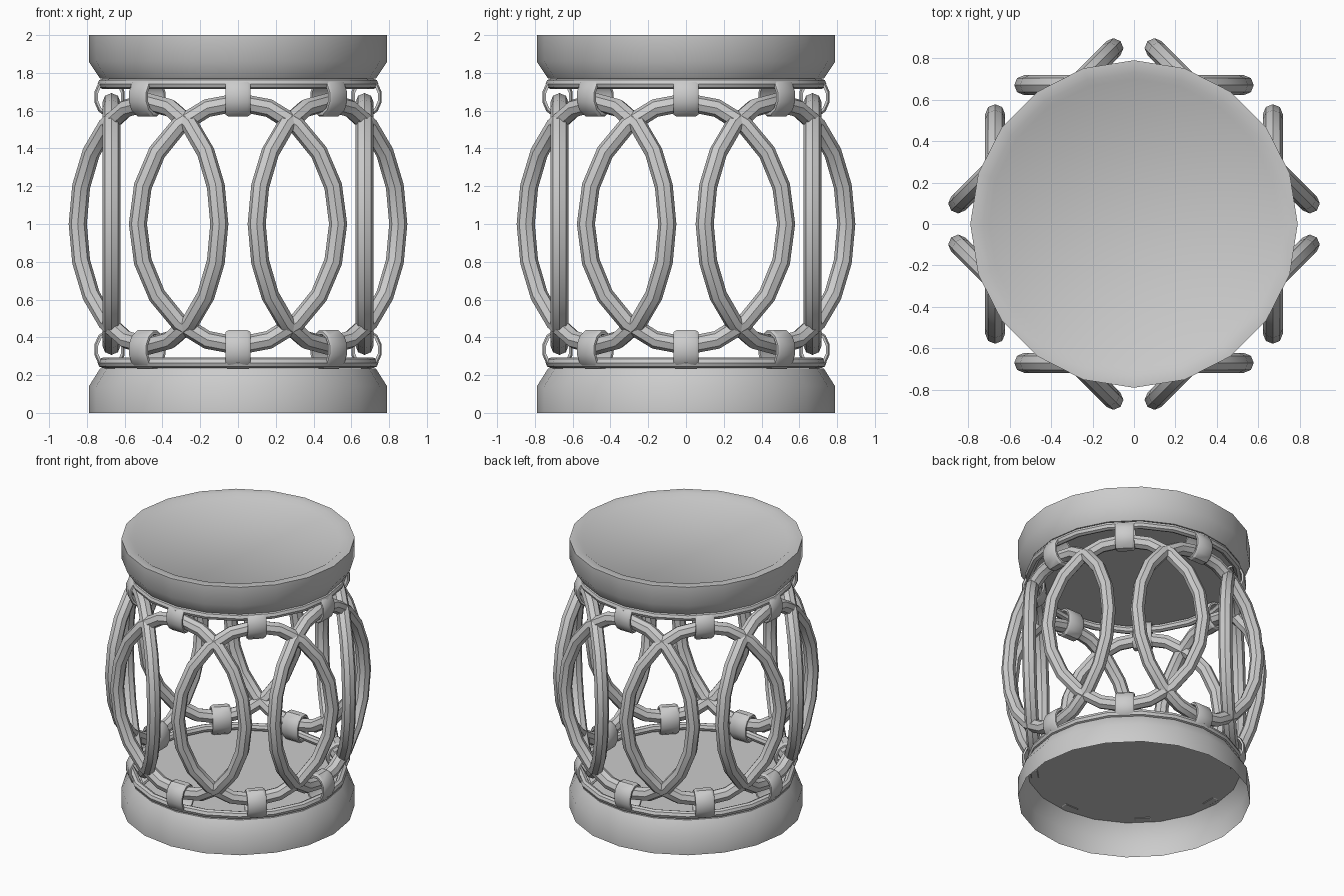
import bpy, bmesh
from math import sin, cos, pi, radians

if "Cube" in bpy.data.objects:
    bpy.data.objects.remove(bpy.data.objects["Cube"])


def finish(name, bm, angle=40):
    bmesh.ops.recalc_face_normals(bm, faces=bm.faces)
    me = bpy.data.meshes.new(name)
    bm.to_mesh(me)
    bm.free()
    ob = bpy.data.objects.new(name, me)
    bpy.context.collection.objects.link(ob)
    bpy.ops.object.select_all(action='DESELECT')
    ob.select_set(True)
    bpy.context.view_layer.objects.active = ob
    bpy.ops.object.shade_smooth_by_angle(angle=radians(angle))
    return ob


def sweep(rings, closed):
    """Skin a list of closed point loops."""
    bm = bmesh.new()
    loops = [[bm.verts.new(p) for p in r] for r in rings]
    n = len(loops[0])
    for i in range(len(loops) if closed else len(loops) - 1):
        a, b = loops[i], loops[(i + 1) % len(loops)]
        for j in range(n):
            k = (j + 1) % n
            bm.faces.new((a[j], a[k], b[k], b[j]))
    return bm, loops


def circle(r, z, n=20):
    return [(r * cos(2 * pi * i / n), r * sin(2 * pi * i / n), z) for i in range(n)]


def torus(name, rx, ry, minor, seg, sides):
    """Elliptical tube lying in the XY plane."""
    rings = []
    for i in range(seg):
        t = 2 * pi * i / seg
        rings.append([((rx + minor * cos(u)) * cos(t), (ry + minor * cos(u)) * sin(t), minor * sin(u))
                      for u in [2 * pi * j / sides for j in range(sides)]])
    return finish(name, sweep(rings, True)[0], 30)


# seat drum with a shallow recessed lid
bm, loops = sweep([circle(r, z) for r, z in
                   [(.73, 1.77), (.79, 1.86), (.79, 2), (.73, 2), (.70, 1.98)]], False)
bm.faces.new(loops[0])
bm.faces.new(loops[-1])
finish("seat", bm)

# base drum, open underneath
bm, loops = sweep([circle(r, z) for r, z in [(.79, 0), (.79, .14), (.73, .235)]], False)
bm.faces.new(loops[-1])
finish("base", bm)

# thin hoops under the seat and over the base
for name, z in (("upper_hoop", 1.742), ("lower_hoop", .265)):
    torus(name, .715, .715, .028, 20, 8).location.z = z

# strap outline in the radial / vertical plane, outer and inner, with eased sides
SECTION = [(1, -.05), (1, .05), (.9, .065), (.75, .065), (.75, -.065), (.9, -.065)]


def strap(name, a, z):
    rings = []
    for i in range(12):
        t = 2 * pi * (i + .5) / 12
        rings.append([(w, -.68 - .083 * s * cos(t), .107 * (s + .1 * (1 - s)) * sin(t))
                      for s, w in SECTION])
    ob = finish(name, sweep(rings, True)[0], 30)
    ob.rotation_euler.z = a
    ob.location.z = z


# eight upright oval rings, each strapped to both hoops
for i in range(8):
    a = i * pi / 4
    ring = torus(f"oval_ring_{i}", .53, .645, .048, 20, 8)
    ring.rotation_euler = (pi / 2, 0, a)
    ring.location = (.67 * sin(a), -.67 * cos(a), 1)
    strap(f"upper_strap_{i}", a, 1.672)
    strap(f"lower_strap_{i}", a, .335)
